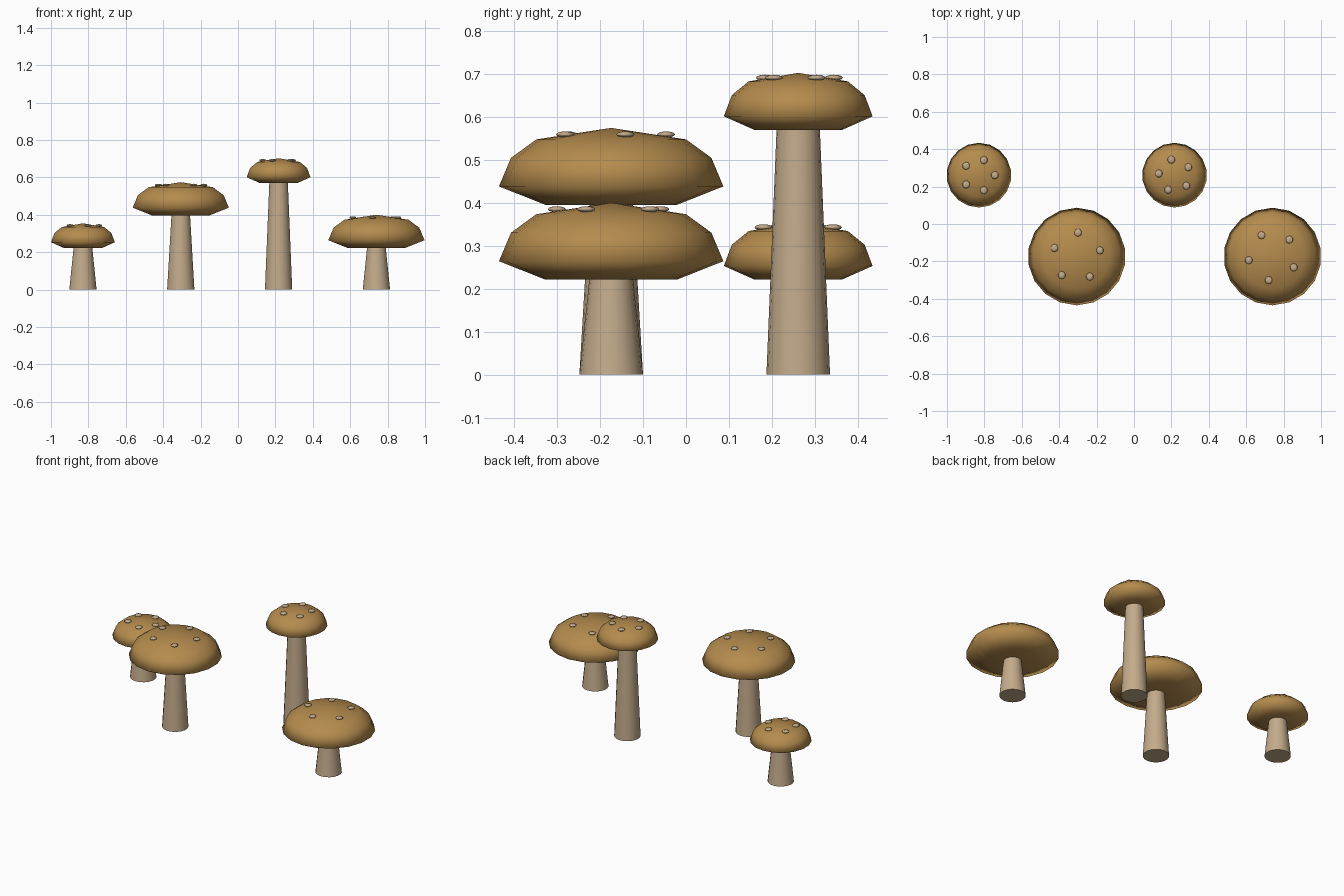
import bpy
import bmesh
from math import sin, cos, pi, radians
from mathutils import Matrix

cube = bpy.data.objects.get("Cube")
if cube:
    bpy.data.objects.remove(cube, do_unlink=True)


def make_material(name, rgb):
    mat = bpy.data.materials.new(name)
    mat.use_nodes = True
    mat.diffuse_color = (*rgb, 1)
    mat.node_tree.nodes["Principled BSDF"].inputs["Base Color"].default_value = (*rgb, 1)
    return mat


cap_brown = make_material("cap brown", (0.46, 0.26, 0.075))
stem_cream = make_material("stem cream", (0.55, 0.41, 0.26))


def add_object(name, bm, mat, location):
    bmesh.ops.recalc_face_normals(bm, faces=bm.faces)
    mesh = bpy.data.meshes.new(name)
    bm.to_mesh(mesh)
    bm.free()
    mesh.materials.append(mat)
    obj = bpy.data.objects.new(name, mesh)
    obj.location = location
    bpy.context.collection.objects.link(obj)
    return obj


def lathe(profile, sides):
    """Turn (radius, height) points around z; a zero radius closes to a point."""
    bm = bmesh.new()
    rings = []
    for r, z in profile:
        if r == 0:
            rings.append([bm.verts.new((0, 0, z))] * sides)
        else:
            # corners fall on the y axis
            angles = [pi / 2 + 2 * pi * i / sides for i in range(sides)]
            rings.append([bm.verts.new((r * cos(a), r * sin(a), z)) for a in angles])
    for low, high in zip(rings, rings[1:]):
        for i in range(sides):
            j = (i + 1) % sides
            corners = dict.fromkeys((low[i], low[j], high[j], high[i]))
            bm.faces.new(list(corners))
    return bm


SIDES = 18
# Cap profile as fractions of cap radius and cap height
CAP = [(0, 0), (0.585, 0), (1, 0.24), (0.893, 0.61), (0.668, 0.85), (0, 1)]


def mushroom(label, x, y, stem_height, radius, height, turn):
    # Tapered stem, running a little way into the cap
    bm = lathe([(0, 0), (0.074, 0), (0.05, stem_height + 0.01), (0, stem_height + 0.01)], SIDES)
    for f in bm.faces:
        f.smooth = len(f.verts) == 4
    add_object(label + "_stem", bm, stem_cream, (x, y, 0))

    # Faceted-outline cap with smooth shading
    bm = lathe([(r * radius, z * height) for r, z in CAP], SIDES)
    for f in bm.faces:
        f.smooth = True
    add_object(label + "_cap", bm, cap_brown, (x, y, stem_height))

    # Ring of five flattened spots
    bm = bmesh.new()
    for i in range(5):
        a = radians(turn + 72 * i)
        place = Matrix.Translation((0.49 * radius * cos(a), 0.49 * radius * sin(a), 0.915 * height))
        bmesh.ops.create_uvsphere(bm, u_segments=10, v_segments=6, radius=1,
                                  matrix=place @ Matrix.Diagonal((0.02, 0.021, 0.007, 1)))
    for f in bm.faces:
        f.smooth = True
    add_object(label + "_spots", bm, stem_cream, (x, y, stem_height))


SMALL, LARGE = (0.173, 0.133), (0.261, 0.179)
mushroom("short_small", -0.829, 0.261, 0.221, *SMALL, 0)
mushroom("medium_large", -0.306, -0.174, 0.395, *LARGE, 15)
mushroom("tall_small", 0.217, 0.261, 0.569, *SMALL, 30)
mushroom("short_large", 0.740, -0.174, 0.221, *LARGE, 45)
